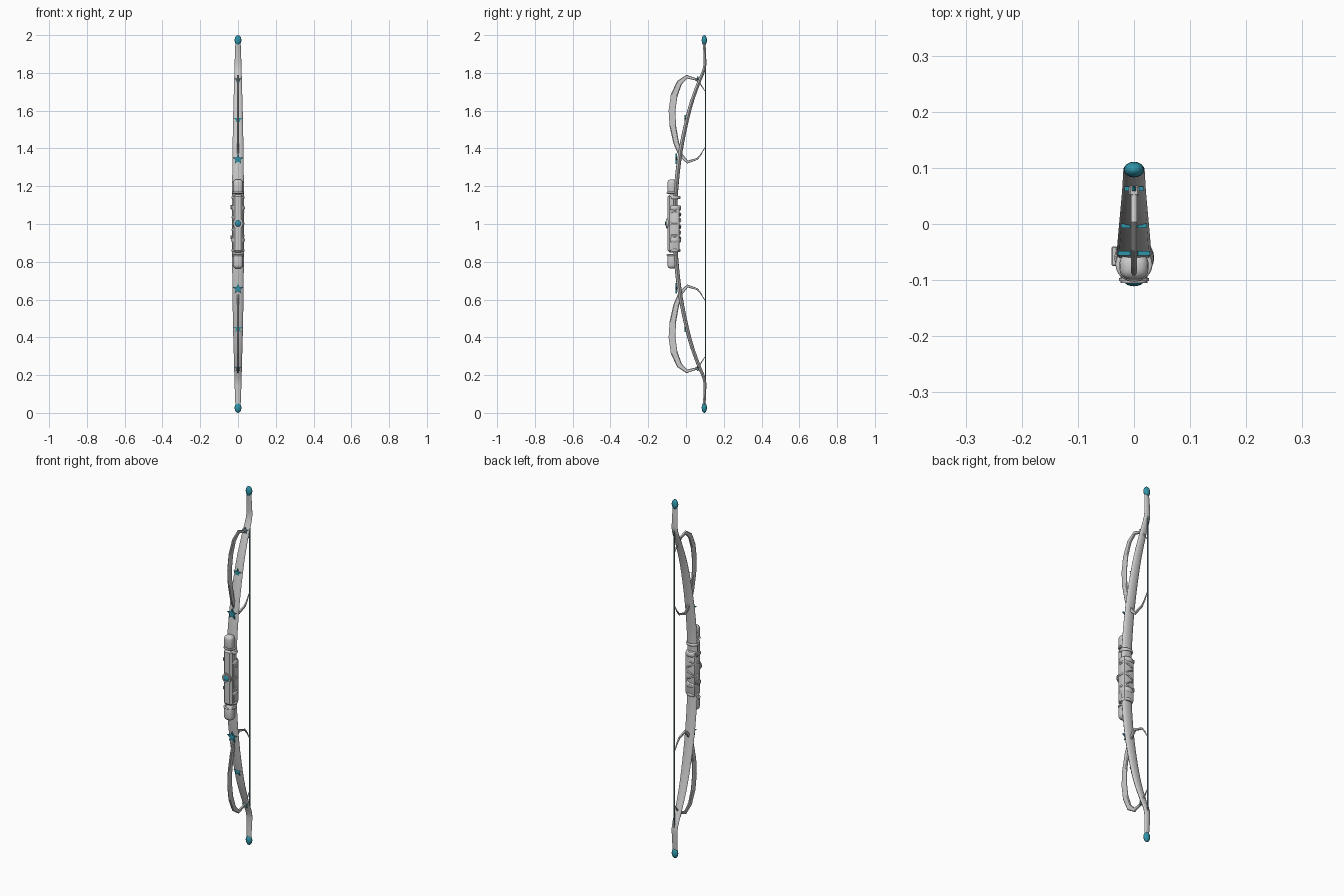
import bpy, bmesh, math
from mathutils import Vector, Matrix

if "Cube" in bpy.data.objects:
    bpy.data.objects.remove(bpy.data.objects["Cube"])


def material(name, rgb):
    m = bpy.data.materials.new(name)
    m.diffuse_color = (*rgb, 1)
    m.use_nodes = True
    m.node_tree.nodes["Principled BSDF"].inputs["Base Color"].default_value = m.diffuse_color
    return m


TEAL = material("teal", (0.03, 0.30, 0.40))
CORD = material("cord", (0.80, 0.78, 0.73))
DARK = material("dark_teal", (0.12, 0.24, 0.28))


def finish(bm, name, mat=None, smooth=None):
    bmesh.ops.recalc_face_normals(bm, faces=bm.faces)
    me = bpy.data.meshes.new(name)
    bm.to_mesh(me)
    bm.free()
    ob = bpy.data.objects.new(name, me)
    bpy.context.collection.objects.link(ob)
    if mat:
        me.materials.append(mat)
    if smooth:
        bpy.ops.object.select_all(action='DESELECT')
        ob.select_set(True)
        bpy.context.view_layer.objects.active = ob
        bpy.ops.object.shade_smooth_by_angle(angle=math.radians(smooth))
    return ob


def catmull(pts, n):
    p = [Vector(q) for q in pts]
    p = [2 * p[0] - p[1]] + p + [2 * p[-1] - p[-2]]
    out = []
    for i in range(1, len(p) - 2):
        a, b, c, d = p[i - 1:i + 3]
        for k in range(n):
            t = k / n
            out.append(0.5 * (2 * b + (c - a) * t + (2 * a - 5 * b + 4 * c - d) * t * t
                              + (3 * b - a - 3 * c + d) * t ** 3))
    return out + [p[-2]]


def sweep(name, pts, section, mat=None, smooth=None):
    """pts: (y, z, half width in x, half thickness); section: unit outline."""
    bm = bmesh.new()
    rings = []
    for i, (y, z, w, t) in enumerate(pts):
        a, b = pts[max(i - 1, 0)], pts[min(i + 1, len(pts) - 1)]
        d = Vector((b[0] - a[0], b[1] - a[1])).normalized()
        rings.append([bm.verts.new((u * w, y + v * t * d.y, z - v * t * d.x)) for u, v in section])
    n = len(section)
    for r, q in zip(rings, rings[1:]):
        for k in range(n):
            bm.faces.new((r[k], r[(k + 1) % n], q[(k + 1) % n], q[k]))
    bm.faces.new(rings[0])
    bm.faces.new(rings[-1])
    return finish(bm, name, mat, smooth)


def box(name, x, y0, y1, z0, z1, bevel, seg=1, mat=None, smooth=None, cx=0):
    bm = bmesh.new()
    bmesh.ops.create_cube(bm, size=1)
    for v in bm.verts:
        v.co = (cx + v.co.x * 2 * x, (y0 + y1) / 2 + v.co.y * (y1 - y0), (z0 + z1) / 2 + v.co.z * (z1 - z0))
    bmesh.ops.bevel(bm, geom=bm.edges[:], offset=bevel, segments=seg, affect='EDGES', profile=0.5)
    return finish(bm, name, mat, smooth)


def ball(name, loc, scale, mat=None, seg=16):
    bm = bmesh.new()
    bmesh.ops.create_uvsphere(bm, u_segments=seg, v_segments=seg // 2 + 2, radius=1,
                              matrix=Matrix.Translation(loc) @ Matrix.Diagonal((*scale, 1)))
    return finish(bm, name, mat, 40)


def ring(name, z, rx, ry, r, tilt=0, mat=None, cy=-0.058, rz=0.0, n=24):
    # closed cord around the grip
    bm = bmesh.new()
    loops = []
    for i in range(n):
        a = 2 * math.pi * i / n
        c, s = math.cos(a), math.sin(a)
        loops.append([bm.verts.new(((rx + r * math.cos(b)) * c, cy + (ry + r * math.cos(b)) * s,
                                    z + tilt * c + (r + rz) * math.sin(b)))
                      for b in [2 * math.pi * k / 8 for k in range(8)]])
    for i in range(n):
        p, q = loops[i], loops[(i + 1) % n]
        for k in range(8):
            bm.faces.new((p[k], p[(k + 1) % 8], q[(k + 1) % 8], q[k]))
    return finish(bm, name, mat, 50)


def star(name, y, z, r):
    bm = bmesh.new()
    out = []
    for i in range(10):
        a = math.pi / 2 + i * math.pi / 5
        k = r if i % 2 == 0 else r * 0.42
        out.append((k * math.cos(a), k * math.sin(a)))
    f = bm.faces.new([bm.verts.new((u, y - 0.004, z + v)) for u, v in out])
    ext = bmesh.ops.extrude_face_region(bm, geom=[f])
    for v in [g for g in ext["geom"] if isinstance(g, bmesh.types.BMVert)]:
        v.co.y += 0.008
    return finish(bm, name, TEAL)


OVAL = [(math.cos(a), math.sin(a)) for a in [2 * math.pi * k / 12 for k in range(12)]]
BLADE = [(1, 0.75), (0.4, 1), (-0.4, 1), (-1, 0.75), (-1, -0.75), (-0.4, -1), (0.4, -1), (1, -0.75)]

# limb rows: y, height from the middle, half width, half thickness
limb = [(-0.058, 0, .031, .012), (-0.053, .18, .031, .012), (-0.028, .39, .029, .011), (0.017, .60, .025, .010),
        (0.062, .735, .021, .009), (0.096, .82, .019, .008), (0.100, .88, .017, .007), (0.096, .96, .014, .007)]
# crescent wing: y, height, half width, half thickness
wing = [(0.103, .70, .001, .001), (0.080, .735, .003, .003), (0.055, .765, .005, .006), (0.005, .780, .005, .010),
        (-0.035, .748, .005, .015), (-0.063, .68, .005, .018), (-0.074, .60, .005, .018), (-0.070, .52, .005, .017),
        (-0.052, .43, .005, .015), (-0.028, .365, .005, .011), (0.008, .328, .005, .008), (0.060, .345, .004, .005),
        (0.080, .37, .003, .003), (0.103, .41, .001, .001)]

for s, side in ((1, "upper"), (-1, "lower")):
    def flip(rows):
        return [(p[0], 1 + s * p[1], p[2], p[3]) for p in rows]
    sweep(side + "_limb", flip(catmull(limb, 4)), OVAL, None, 40)
    sweep(side + "_wing", flip(wing), BLADE)
    ball(side + "_tip", (0, 0.097, 1 + s * 0.973), (0.018, 0.014, 0.027), TEAL)
    # wing root clip
    box(side + "_wing_clip", 0.009, 0.050, 0.068, 1 + s * .765 - .008, 1 + s * .765 + .008, 0.003)
    for y, h, r in ((-0.052, .343, .030), (-0.003, .553, .024), (0.063, .764, .018)):
        star(side + "_star", y, 1 + s * h, r)
    # rounded pod at each end of the grip
    box(side + "_grip_pod", 0.026, -0.099, -0.052, 1 + s * .197 - .039, 1 + s * .197 + .039, 0.019, 4, None, 40)
    ring(side + "_pod_band", 1 + s * .165, 0.028, 0.026, 0.005, 0, None, -0.072)
    ring(side + "_grip_collar", 1 + s * .085, 0.031, 0.030, 0.005, 0, None, -0.060, 0.008)
    ring(side + "_grip_hem", 1 + s * .140, 0.031, 0.027, 0.004, 0, None, -0.060, 0.004)

# grip body, front plate and back pad
box("grip_core", 0.031, -0.080, -0.034, 0.855, 1.10, 0.010, 2, None, 40)
box("grip_front_plate", 0.026, -0.097, -0.055, 0.85, 1.155, 0.010)

# crossing cords tied around the grip
for i, (z, tilt) in enumerate(((0.925, .012), (0.955, -.016), (0.985, .016), (1.02, -.016), (1.05, .014))):
    ring("grip_cord_%d" % i, z, 0.031, 0.029, 0.0042, tilt, CORD)
for z in (0.93, 1.09):
    box("cord_buckle", 0.005, -0.075, -0.040, z - 0.010, z + 0.010, 0.002, 1, None, None, -0.035)

# round gem on the front of the grip
bm = bmesh.new()
bmesh.ops.create_cone(bm, cap_ends=True, segments=20, radius1=0.027, radius2=0.027, depth=0.012,
                      matrix=Matrix.Translation((0, -0.099, 1.003)) @ Matrix.Rotation(math.pi / 2, 4, 'X'))
bmesh.ops.bevel(bm, geom=[e for e in bm.edges if abs(e.verts[0].co.y - e.verts[1].co.y) < 1e-5],
                offset=0.003, segments=2, affect='EDGES')
finish(bm, "gem_setting", None, 40)
ball("gem", (0, -0.101, 1.003), (0.018, 0.010, 0.018), TEAL)

# bowstring
sweep("bowstring", [(0.104, 0.17, .003, .003), (0.104, 1.83, .003, .003)], OVAL, DARK, 40)
